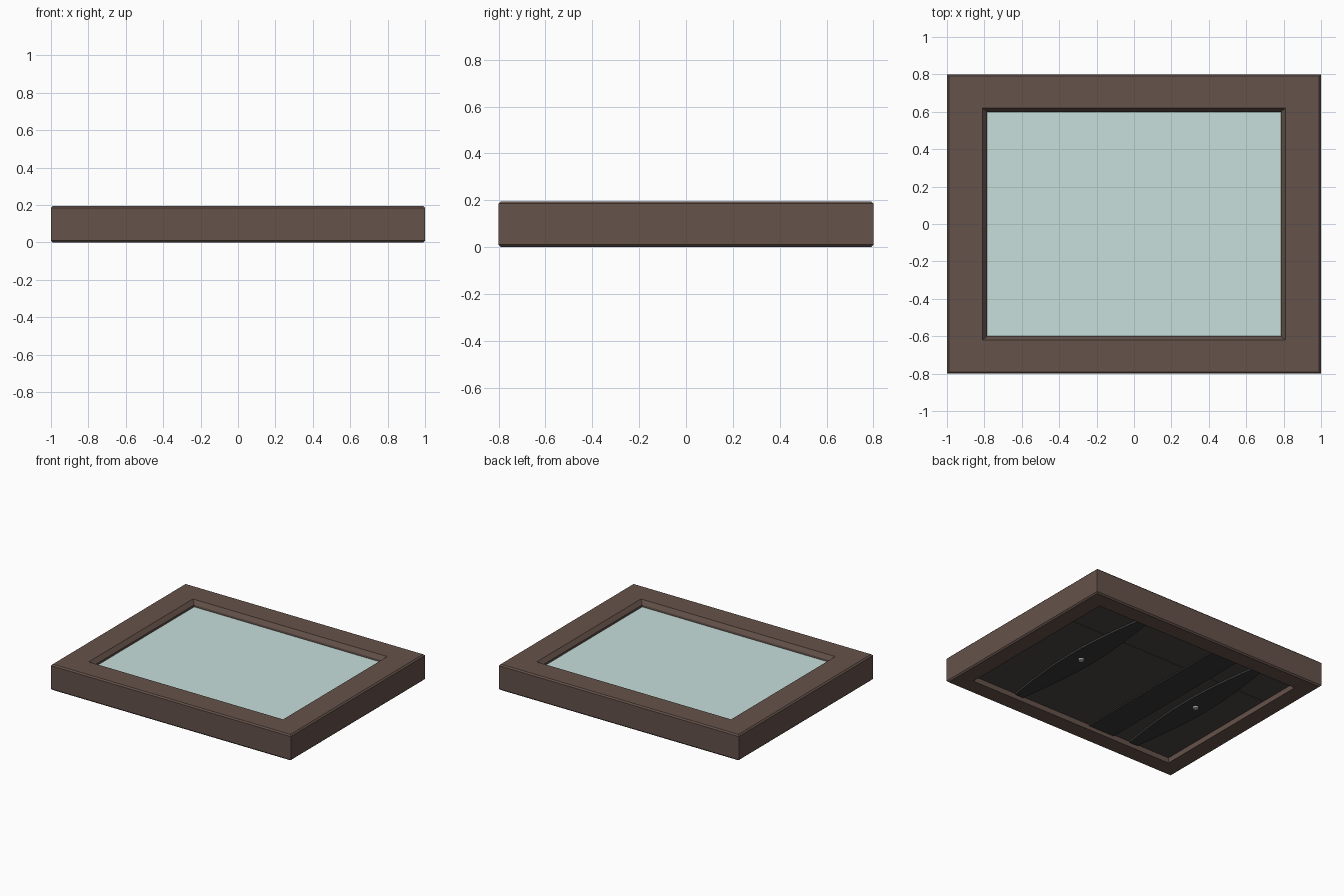
import bpy, bmesh
from math import sin, cos, pi

if "Cube" in bpy.data.objects:
    bpy.data.objects.remove(bpy.data.objects["Cube"])


def material(name, rgb):
    m = bpy.data.materials.new(name)
    m.diffuse_color = (*rgb, 1)
    m.use_nodes = True
    m.node_tree.nodes["Principled BSDF"].inputs["Base Color"].default_value = m.diffuse_color
    return m


WOOD = material("brown_wood", (0.13, 0.085, 0.07))
GLASS = material("pale_glass", (0.57, 0.74, 0.71))
BOARD = material("backing_brown", (0.075, 0.065, 0.06))
STRAP = material("dark_strap", (0.04, 0.04, 0.04))
METAL = material("pin_metal", (0.5, 0.5, 0.5))


def finish(bm, name, mat):
    bmesh.ops.recalc_face_normals(bm, faces=bm.faces)
    me = bpy.data.meshes.new(name)
    bm.to_mesh(me)
    bm.free()
    ob = bpy.data.objects.new(name, me)
    bpy.context.collection.objects.link(ob)
    me.materials.append(mat)
    return ob


def ring(name, loops, mat):
    """Mitred rectangular ring through (half x, half y, z) profile loops."""
    bm = bmesh.new()
    rows = [[bm.verts.new((sx * x, sy * y, z)) for sx, sy in
             ((-1, -1), (1, -1), (1, 1), (-1, 1))] for x, y, z in loops]
    for i, a in enumerate(rows):
        b = rows[(i + 1) % len(rows)]
        for j in range(4):
            k = (j + 1) % 4
            bm.faces.new((a[j], a[k], b[k], b[j]))
    return finish(bm, name, mat)


def box(name, x0, x1, y0, y1, z0, z1, mat):
    bm = bmesh.new()
    bmesh.ops.create_cube(bm, size=1)
    for v in bm.verts:
        v.co.x = x1 if v.co.x > 0 else x0
        v.co.y = y1 if v.co.y > 0 else y0
        v.co.z = z1 if v.co.z > 0 else z0
    return finish(bm, name, mat)


# moulded frame: chamfered outside, sloped front lip, rebate at the back
ring("frame", [
    (0.99, 0.79, 0.0), (1.0, 0.80, 0.01), (1.0, 0.80, 0.185), (0.99, 0.79, 0.195),
    (0.81, 0.62, 0.195), (0.785, 0.60, 0.165), (0.785, 0.60, 0.145),
    (0.87, 0.67, 0.145), (0.87, 0.67, 0.0)], WOOD)

# glass pane and backing boards with a seam
box("glass", -0.87, 0.87, -0.67, 0.67, 0.135, 0.15, GLASS)
box("backing_board_large", -0.87, 0.87, -0.67, 0.338, 0.04, 0.13, BOARD)
box("backing_board_small", -0.87, 0.87, 0.342, 0.67, 0.04, 0.13, BOARD)

# flat strap across the back
box("centre_strap", -0.38, -0.16, -0.67, 0.67, 0.03, 0.045, STRAP)


def clip(name, cx):
    """Long bowed retaining strip, wider in the middle, with a central pin."""
    n = 12
    bm = bmesh.new()
    right, left = [], []
    for i in range(n + 1):
        t = i / n
        w = 0.035 + 0.06 * sin(pi * t)
        y = -0.66 + 1.32 * t
        right.append(bm.verts.new((cx + w, y, 0.045)))
        left.append(bm.verts.new((cx - w, y, 0.045)))
    face = bm.faces.new(right + left[::-1])
    ext = bmesh.ops.extrude_face_region(bm, geom=[face])
    for v in ext["geom"]:
        if isinstance(v, bmesh.types.BMVert):
            v.co.z = 0.025
    finish(bm, name, STRAP)
    bpy.ops.mesh.primitive_cylinder_add(vertices=16, radius=0.02, depth=0.02,
                                        location=(cx, 0, 0.022))
    pin = bpy.context.object
    pin.name = name + "_pin"
    pin.data.materials.append(METAL)
    bpy.ops.object.shade_smooth_by_angle()


clip("clip_right", 0.47)
clip("clip_left", -0.55)
